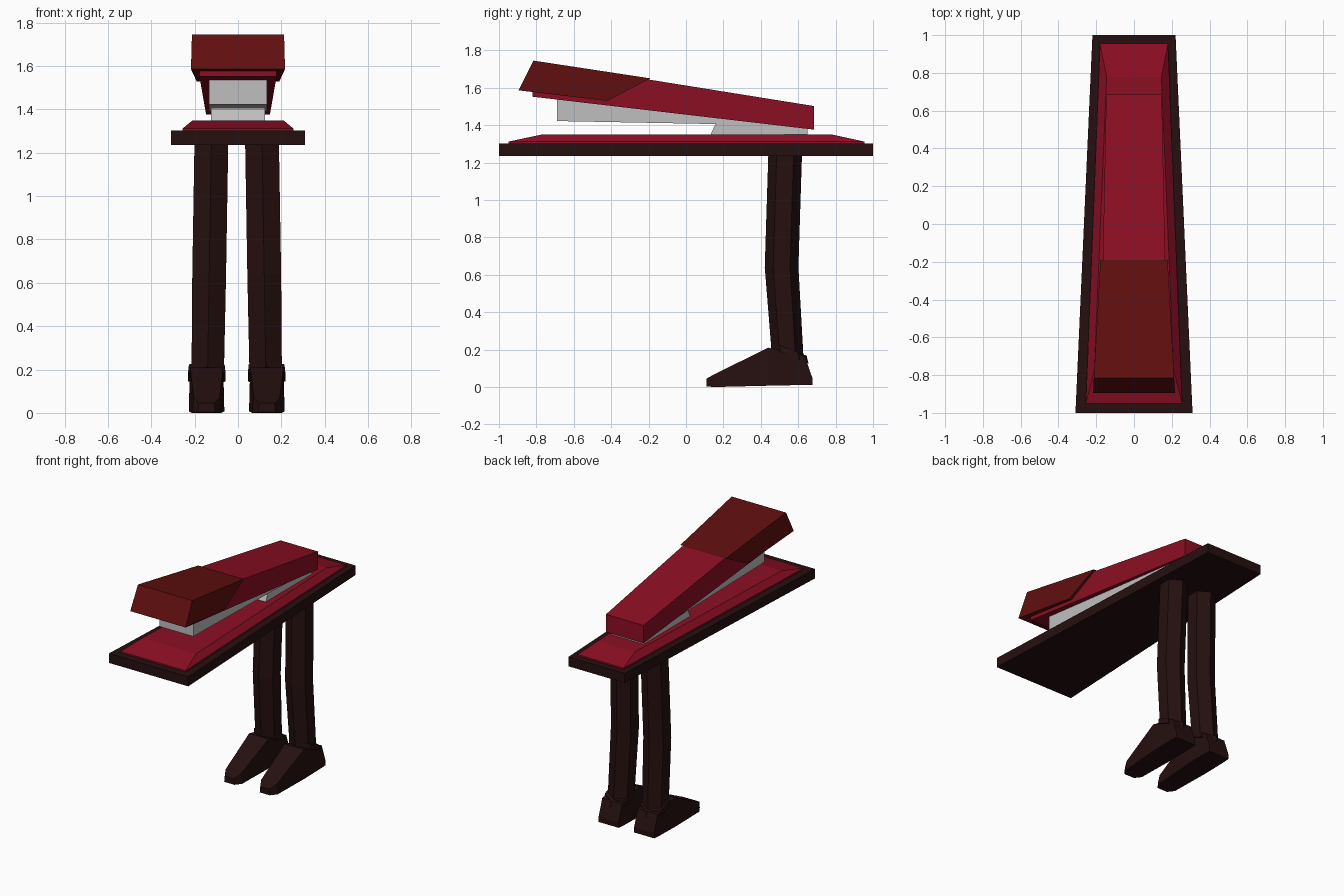
import bpy, bmesh, math

if "Cube" in bpy.data.objects:
    bpy.data.objects.remove(bpy.data.objects["Cube"])


def material(name, rgb):
    m = bpy.data.materials.new(name)
    m.diffuse_color = (*rgb, 1)
    m.use_nodes = True
    m.node_tree.nodes["Principled BSDF"].inputs["Base Color"].default_value = m.diffuse_color
    return m


BROWN = material("dark brown", (0.019, 0.005, 0.005))
RED = material("crimson", (0.26, 0.0045, 0.017))
DARK_RED = material("dark red", (0.118, 0.0045, 0.0045))
GREY = material("steel grey", (0.52, 0.52, 0.52))


def loft(name, rings, mat):
    """Closed solid through matching rings of points."""
    bm = bmesh.new()
    loops = [[bm.verts.new(p) for p in r] for r in rings]
    for a, b in zip(loops, loops[1:]):
        n = len(a)
        for i in range(n):
            j = (i + 1) % n
            bm.faces.new((a[i], a[j], b[j], b[i]))
    bm.faces.new(loops[0][::-1])
    bm.faces.new(loops[-1])
    bmesh.ops.recalc_face_normals(bm, faces=bm.faces)
    me = bpy.data.meshes.new(name)
    bm.to_mesh(me)
    bm.free()
    me.materials.append(mat)
    ob = bpy.data.objects.new(name, me)
    bpy.context.collection.objects.link(ob)
    return ob


def side_solid(name, profile, width, mat):
    """Side profile (y, z) spread to +-width(y)."""
    return loft(name, [[(s * width(y), y, z) for y, z in profile] for s in (-1, 1)], mat)


def taper(y0, w0, y1, w1):
    return lambda y: w0 + (w1 - w0) * (y - y0) / (y1 - y0)


def trapezoid(y0, w0, y1, w1, z):
    return [(-w0, y0, z), (w0, y0, z), (w1, y1, z), (-w1, y1, z)]


# Base plate and bevelled tray
loft("base_plate", [trapezoid(-1, 0.31, 1, 0.22, z) for z in (1.235, 1.302)], BROWN)
loft("base_tray", [trapezoid(-0.95, 0.255, 0.955, 0.18, 1.295),
                   trapezoid(-0.95, 0.255, 0.955, 0.18, 1.312),
                   trapezoid(-0.77, 0.21, 0.78, 0.145, 1.35)], RED)

# Upper arm and its cap
side_solid("upper_arm", [(-0.82, 1.552), (0.685, 1.376), (0.685, 1.502),
                         (-0.25, 1.652), (-0.82, 1.66)],
           taper(-0.82, 0.178, 0.685, 0.147), RED)
side_solid("arm_cap", [(-0.895, 1.586), (-0.42, 1.53), (-0.19, 1.65), (-0.815, 1.745)],
           taper(-0.895, 0.217, -0.19, 0.178), DARK_RED)

# Staple magazine and hinge block
side_solid("magazine", [(-0.69, 1.422), (0.2, 1.405), (0.62, 1.39), (0.62, 1.40), (-0.69, 1.55)],
           lambda y: 0.133, GREY)
side_solid("hinge_block", [(0.13, 1.345), (0.65, 1.345), (0.65, 1.40), (0.2, 1.425), (0.155, 1.402)],
           lambda y: 0.125, GREY)


# Legs: six-sided bent columns with cuffs and wedge shoes
def hexagon(x, y, z, r, tilt=0.0):
    pts = []
    for i in range(6):
        a = math.radians(60 * i + 90)
        dy = r * math.sin(a)
        pts.append((x + r * math.cos(a), y + dy, z + tilt * dy))
    return pts


MIDDLE = -0.006
for side, s in (("left", -1), ("right", 1)):
    def cx(v):
        return MIDDLE + s * v

    loft(side + "_leg", [hexagon(cx(0.134), 0.543, 0.17, 0.086, -0.3),
                         hexagon(cx(0.127), 0.511, 0.64, 0.09),
                         hexagon(cx(0.117), 0.53, 1.24, 0.09)], BROWN)
    loft(side + "_cuff", [hexagon(cx(0.138), 0.555, 0.165, 0.1, -0.4),
                          hexagon(cx(0.138), 0.55, 0.205, 0.095, -0.4)], BROWN)
    # rings from toe to heel: y, half width low, half width high, z low, z high
    rings = []
    for y, wl, wh, z0, z1 in ((0.11, 0.04, 0.036, 0.003, 0.045),
                              (0.155, 0.068, 0.06, 0.0, 0.07),
                              (0.44, 0.082, 0.076, 0.007, 0.21),
                              (0.635, 0.082, 0.078, 0.011, 0.165),
                              (0.675, 0.08, 0.078, 0.012, 0.05)):
        c = cx(0.139)
        rings.append([(c - wl, y, z0), (c + wl, y, z0), (c + wh, y, z1), (c - wh, y, z1)])
    loft(side + "_shoe", rings, BROWN)
